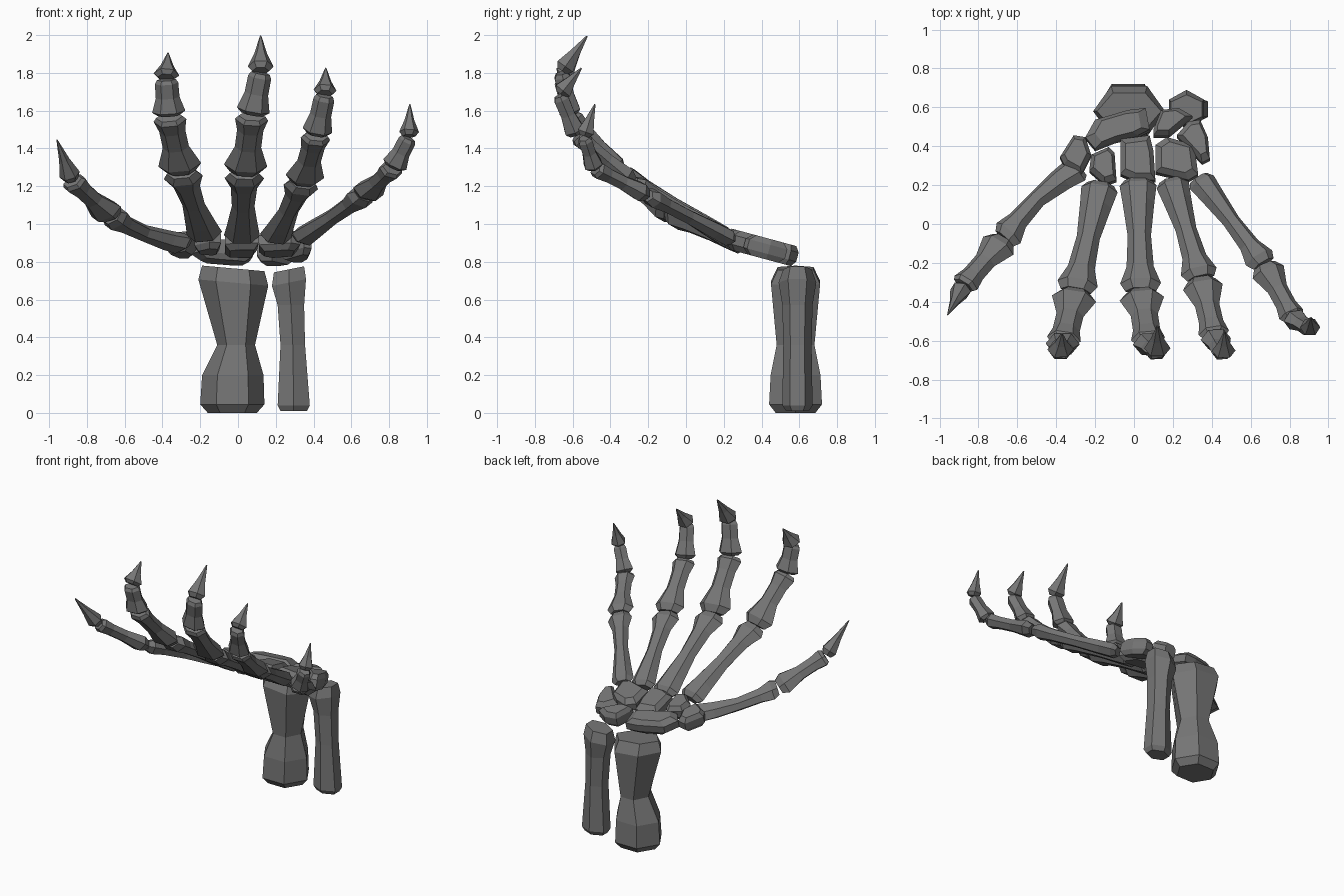
import bpy, bmesh, math
from mathutils import Vector

default = bpy.data.objects.get("Cube")
if default:
    bpy.data.objects.remove(default, do_unlink=True)

# One plain grey for every bone
bone_grey = bpy.data.materials.new("bone grey")
bone_grey.use_nodes = True
colour = (0.18, 0.18, 0.18, 1)
bone_grey.diffuse_color = colour
bone_grey.node_tree.nodes["Principled BSDF"].inputs["Base Color"].default_value = colour


def loft(name, rings):
    """Skin a stack of equal closed rings and cap both ends."""
    bm = bmesh.new()
    loops = [[bm.verts.new(p) for p in ring] for ring in rings]
    count = len(loops[0])
    for low, high in zip(loops, loops[1:]):
        for i in range(count):
            j = (i + 1) % count
            bm.faces.new((low[i], low[j], high[j], high[i]))
    bm.faces.new(loops[0][::-1])
    bm.faces.new(loops[-1])
    bmesh.ops.recalc_face_normals(bm, faces=bm.faces[:])
    mesh = bpy.data.meshes.new(name)
    bm.to_mesh(mesh)
    bm.free()
    mesh.materials.append(bone_grey)
    obj = bpy.data.objects.new(name, mesh)
    bpy.context.collection.objects.link(obj)
    return obj


def hexagon(centre, side, depth):
    """Six-sided ring with its points along the side vector."""
    return [centre + side * math.cos(a) + depth * math.sin(a) / math.sin(math.pi / 3)
            for a in (i * math.pi / 3 for i in range(6))]


# Bone profiles: position along the bone, half width, half thickness
METACARPAL = [(0, .07, .03), (.05, .095, .05), (.2, .082, .048), (.5, .06, .04),
              (.78, .07, .042), (.93, .105, .052), (1, .08, .035)]
PROXIMAL = [(0, .08, .035), (.12, .115, .055), (.45, .07, .042),
            (.75, .07, .042), (.94, .088, .05), (1, .072, .035)]
MIDDLE = [(0, .06, .035), (.1, .088, .055), (.5, .063, .04),
          (.9, .062, .042), (1, .05, .03)]
CLAW = [(0, .045, .03), (.13, .068, .05), (.5, .034, .028), (1, .004, .004)]
PALM_BACK = Vector((0, .5, .86))
TIP_BACK = Vector((0, .95, .3))


def finger_bone(name, start, end, profile, back, scale, bow=0):
    axis = (end - start).normalized()
    start, end = start + axis * .006, end - axis * .006
    side = back.cross(axis).normalized()
    depth = axis.cross(side)
    rings = []
    for t, width, thick in profile:
        centre = start.lerp(end, t) + side * bow * math.sin(math.pi * t)
        rings.append(hexagon(centre, side * width * scale, depth * thick * (.4 + .6 * scale)))
    loft(name, rings)


# Fingers: width scale, sideways bow and the joints from wrist to tip
FINGERS = {
    "thumb": (.82, -.035, [(-.28, .29, .89), (-.67, -.08, 1.04), (-.88, -.32, 1.23),
                           (-.96, -.47, 1.45)]),
    "index": (1, 0, [(-.17, .21, .93), (-.30, -.35, 1.275), (-.365, -.61, 1.57),
                     (-.38, -.66, 1.77), (-.37, -.56, 1.91)]),
    "middle": (1, 0, [(.02, .23, .92), (.035, -.35, 1.27), (.075, -.61, 1.575),
                      (.12, -.66, 1.805), (.12, -.52, 2.0)]),
    "ring": (.9, 0, [(.19, .23, .92), (.345, -.285, 1.22), (.415, -.58, 1.47),
                     (.46, -.67, 1.685), (.465, -.55, 1.83)]),
    "little": (.77, 0, [(.33, .24, .92), (.67, -.21, 1.155), (.82, -.485, 1.295),
                        (.905, -.54, 1.46), (.91, -.48, 1.64)]),
}
for finger, (scale, bow, joints) in FINGERS.items():
    points = [Vector(p) for p in joints]
    last = len(points) - 2
    for i, (a, b) in enumerate(zip(points, points[1:])):
        if i == last:
            finger_bone(finger + "_claw", a, b, CLAW, TIP_BACK, scale)
        elif i == 0:
            finger_bone(finger + "_metacarpal", a, b, METACARPAL, PALM_BACK, scale, bow)
        elif i == 1:
            finger_bone(finger + "_proximal", a, b, PROXIMAL, PALM_BACK, scale)
        else:
            finger_bone(finger + "_middle", a, b, MIDDLE, TIP_BACK, scale)

# Wrist bones: outlines seen from above, laid on the sloping palm
WRIST = {
    "inner_wide": [(-.25, .44), (-.2, .53), (-.03, .58), (.06, .59), (.08, .48),
                   (.02, .45), (-.1, .42), (-.2, .38)],
    "outer_wide": [(.1, .48), (.14, .58), (.23, .59), (.3, .55), (.18, .45), (.1, .45)],
    "outer_edge": [(.22, .45), (.28, .52), (.34, .53), (.38, .44), (.39, .33), (.35, .31)],
    "outer_front": [(.11, .26), (.11, .4), (.17, .44), (.31, .4), (.33, .25), (.28, .22)],
    "centre_front": [(-.07, .25), (-.07, .43), (.08, .45), (.1, .37), (.11, .22), (0, .22)],
    "inner_front": [(-.23, .27), (-.22, .35), (-.13, .39), (-.1, .36), (-.09, .22), (-.15, .2)],
    "inner_edge": [(-.38, .34), (-.31, .45), (-.25, .44), (-.22, .35), (-.27, .25), (-.36, .3)],
}
SLOPE = -.27
for part, outline in WRIST.items():
    flat = [Vector((x, y, .83 + (y - .57) * SLOPE)) for x, y in outline]
    middle = sum(flat, Vector()) / len(flat)
    normal = Vector((0, -SLOPE, 1)).normalized()
    rings = []
    for height, size in ((-.055, .72), (-.025, 1), (.025, 1), (.055, .72)):
        rings.append([middle + (p - middle) * size + normal * height for p in flat])
    loft("wrist_" + part, rings)


def arm_bone(name, profile, y, turned, tilt):
    """Upright bone from rows of height, left edge, right edge and half depth."""
    rings = []
    for z, x0, x1, half in profile:
        centre, wide, deep = Vector(((x0 + x1) / 2, y, z)), Vector(((x1 - x0) / 2, 0, 0)), Vector((0, half, 0))
        ring = hexagon(centre, deep, wide) if turned else hexagon(centre, wide, deep)
        if z > .6:
            for p in ring:
                p.z += (p.x - centre.x) * tilt
        rings.append(ring)
    loft(name, rings)


# Forearm bones
arm_bone("wide_forearm_bone", [(0, -.16, .1, .105), (.045, -.2, .14, .14), (.2, -.19, .135, .132),
                               (.36, -.11, .09, .1), (.69, -.21, .16, .13), (.765, -.19, .14, .095)],
         .58, False, -.09)
arm_bone("narrow_forearm_bone", [(.01, .225, .365, .06), (.04, .21, .38, .08), (.36, .225, .355, .075),
                                 (.57, .21, .35, .08), (.69, .18, .36, .1), (.76, .19, .35, .075)],
         .59, True, .2)
